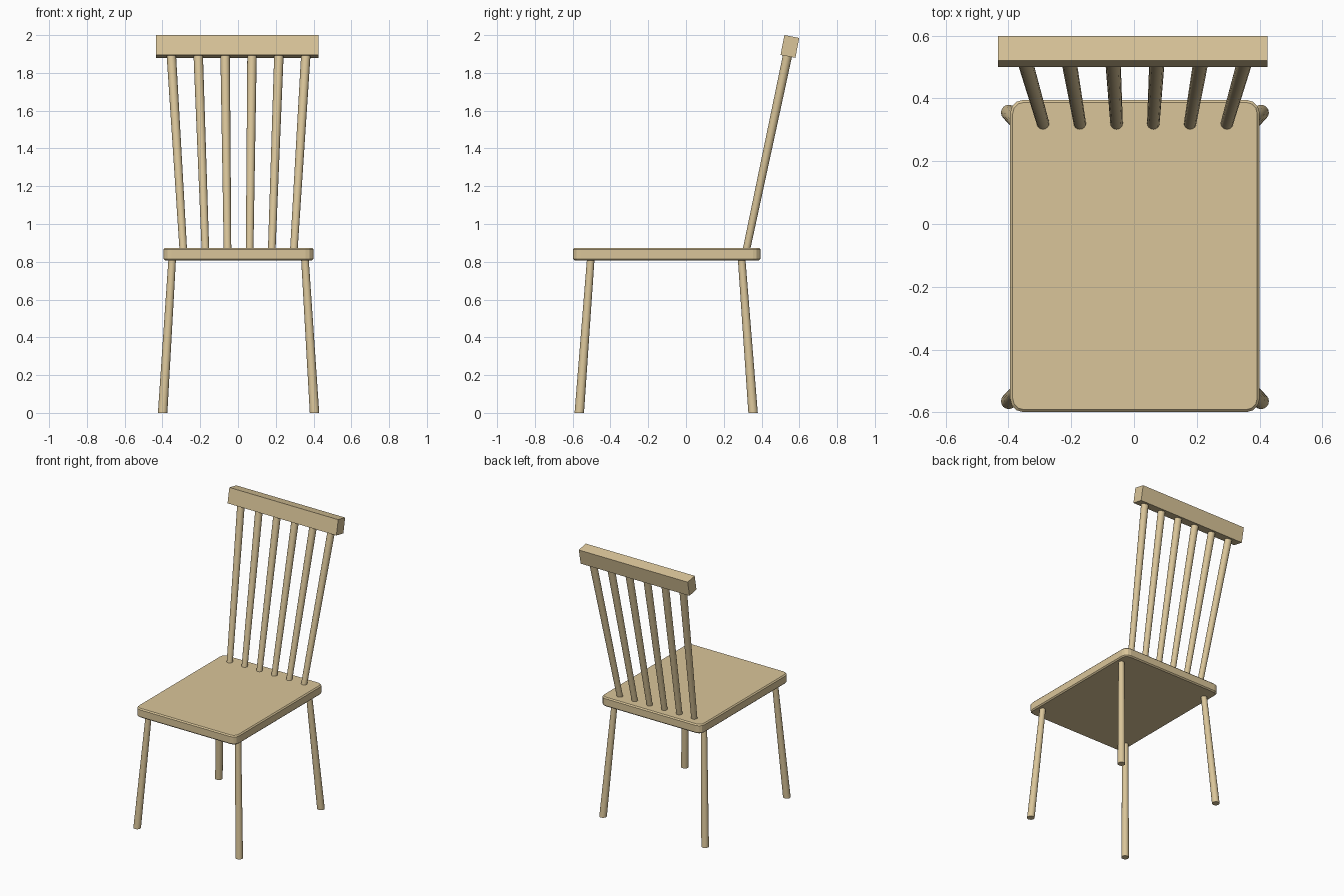
import bpy, bmesh, math
from mathutils import Matrix, Vector

if "Cube" in bpy.data.objects:
    bpy.data.objects.remove(bpy.data.objects["Cube"])

wood = bpy.data.materials.new("wood")
wood.diffuse_color = (0.70, 0.56, 0.32, 1)
wood.use_nodes = True
wood.node_tree.nodes["Principled BSDF"].inputs["Base Color"].default_value = wood.diffuse_color
CX = 0.003  # centre line of seat and legs


def finish(name, bm, smooth=False):
    bmesh.ops.recalc_face_normals(bm, faces=bm.faces)
    me = bpy.data.meshes.new(name)
    bm.to_mesh(me)
    bm.free()
    me.materials.append(wood)
    ob = bpy.data.objects.new(name, me)
    bpy.context.collection.objects.link(ob)
    if smooth:
        bpy.ops.object.select_all(action='DESELECT')
        ob.select_set(True)
        bpy.context.view_layer.objects.active = ob
        bpy.ops.object.shade_smooth_by_angle(angle=math.radians(35))
    return ob


def box(size):
    bm = bmesh.new()
    bmesh.ops.create_cube(bm, size=1, matrix=Matrix.Diagonal((*size, 1)))
    return bm


def rod(name, low, high, r_low, r_high, sides=16):
    """Slanted tapered rod with level ends."""
    low, high = Vector(low), Vector(high)
    bm = bmesh.new()
    bmesh.ops.create_cone(bm, cap_ends=True, segments=sides,
                          radius1=r_low, radius2=r_high, depth=2)
    for v in bm.verts:
        v.co = Vector((v.co.x, v.co.y, 0)) + (low if v.co.z < 0 else high)
    return finish(name, bm, True)


# seat: rounded corners, then a small bevel around both rims
bm = box((0.795, 0.995, 0.065))
upright = [e for e in bm.edges if abs(e.verts[0].co.z - e.verts[1].co.z) > 0.01]
bmesh.ops.bevel(bm, geom=upright, offset=0.042, segments=3, profile=0.5, affect='EDGES')
rims = [e for e in bm.edges if abs(e.verts[0].co.z - e.verts[1].co.z) < 0.01]
bmesh.ops.bevel(bm, geom=rims, offset=0.008, segments=1, affect='EDGES')
finish("seat", bm).location = (CX, -0.102, 0.8405)

# splayed legs
for side, s in (("left", -1), ("right", 1)):
    for end, y0, y1 in (("front", -0.565, -0.504), ("back", 0.355, 0.294)):
        rod(f"{end}_leg_{side}", (CX + s * 0.402, y0, 0), (CX + s * 0.351, y1, 0.82),
            0.025, 0.020)

# fanned back spindles
for i in range(6):
    t = i - 2.5
    rod(f"spindle_{i + 1}", (CX + t * 0.117, 0.319, 0.86), (CX + t * 0.1425, 0.539, 1.90),
        0.020, 0.025)

# tilted top rail
rail = finish("top_rail", box((0.858, 0.08, 0.107)))
rail.rotation_euler = (math.radians(-11), 0, 0)
rail.location = (-0.004, 0.55, 1.94)
